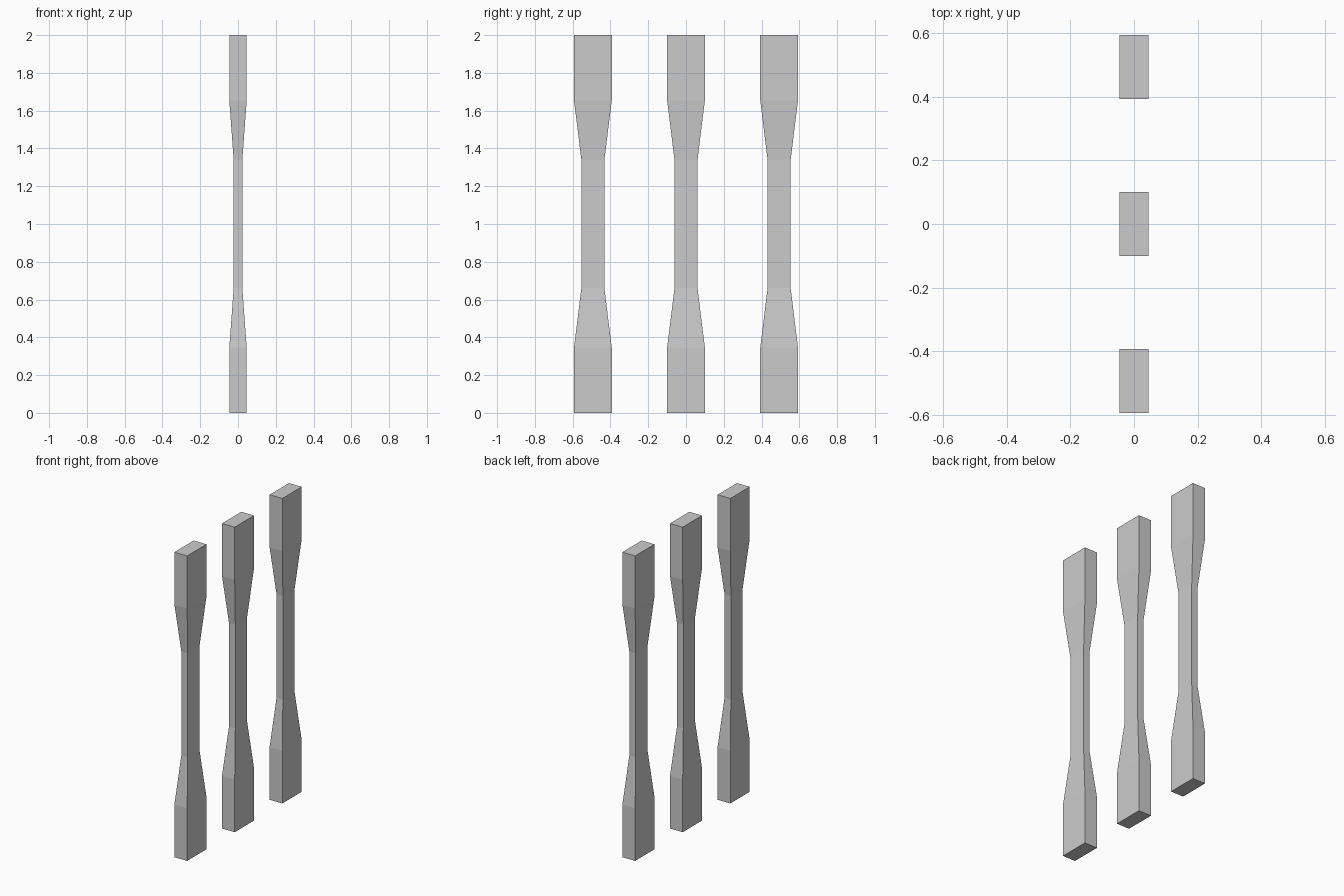
import bpy
import bmesh

cube = bpy.data.objects.get("Cube")
if cube:
    bpy.data.objects.remove(cube, do_unlink=True)

# Plain grey finish
grey = bpy.data.materials.new("plain_grey")
grey.use_nodes = True
colour = (0.6, 0.6, 0.6, 1)
grey.diffuse_color = colour
grey.node_tree.nodes["Principled BSDF"].inputs["Base Color"].default_value = colour

WIDE = (0.046, 0.1)
NARROW = (0.023, 0.061)
# Height and half-size of each cross-section, bottom to top
SECTIONS = [(0, WIDE), (0.345, WIDE), (0.66, NARROW),
            (1.34, NARROW), (1.655, WIDE), (2, WIDE)]


def make_bar(name, y):
    """Rectangular bar lofted through the sections, with a narrow waist."""
    bm = bmesh.new()
    rings = []
    for z, (hx, hy) in SECTIONS:
        corners = [(-hx, -hy), (hx, -hy), (hx, hy), (-hx, hy)]
        rings.append([bm.verts.new((cx, cy, z)) for cx, cy in corners])
    for low, high in zip(rings, rings[1:]):
        for i in range(4):
            j = (i + 1) % 4
            bm.faces.new((low[i], low[j], high[j], high[i]))
    bm.faces.new(rings[0][::-1])
    bm.faces.new(rings[-1])
    bmesh.ops.recalc_face_normals(bm, faces=bm.faces)
    mesh = bpy.data.meshes.new(name)
    bm.to_mesh(mesh)
    bm.free()
    mesh.materials.append(grey)
    bar = bpy.data.objects.new(name, mesh)
    bar.location.y = y
    bpy.context.collection.objects.link(bar)


# Three upright bars in a row
for name, y in (("front_bar", -0.493), ("middle_bar", 0), ("back_bar", 0.493)):
    make_bar(name, y)
